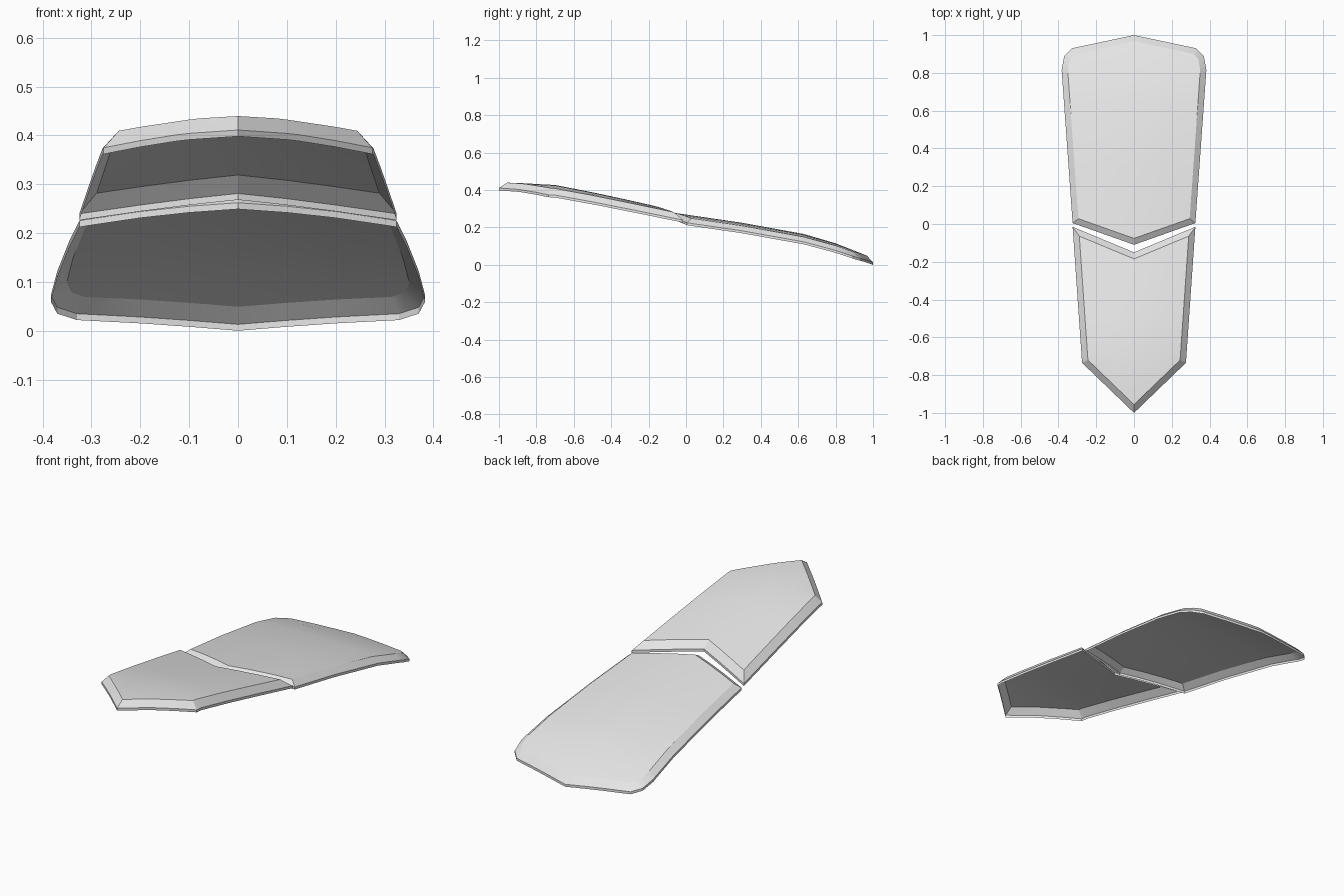
import bpy
import bmesh

if "Cube" in bpy.data.objects:
    bpy.data.objects.remove(bpy.data.objects["Cube"])

grey = bpy.data.materials.new("light_grey")
grey.use_nodes = True
colour = (0.8, 0.8, 0.8, 1)
grey.diffuse_color = colour
grey.node_tree.nodes["Principled BSDF"].inputs["Base Color"].default_value = colour


def interpolate(points, t):
    """Piecewise linear value, extended past both ends."""
    for (a, va), (b, vb) in zip(points, points[1:]):
        if t <= b:
            break
    return va + (vb - va) * (t - a) / (b - a)


def make_plate(name, half, profile, crown, bevel_drop, lip=0.013, bevel_width=0.032):
    """Curved open shell with a bevelled border and a thin lip."""
    bm = bmesh.new()
    # Mirrored outline, counter-clockwise from the front point
    outline = half + [(-x, y) for x, y in reversed(half[1:-1])]
    face = bm.faces.new([bm.verts.new((x, y, 0)) for x, y in outline])
    bm.normal_update()

    # Border: z holds the bevel factor, 0 outside and 1 inside
    bmesh.ops.inset_individual(bm, faces=[face], thickness=bevel_width,
                               use_even_offset=True)
    for v in face.verts:
        v.co.z = 1

    # Cuts that let the plate bend both ways
    cuts = [((x, 0, 0), (1, 0, 0)) for x in (0, -0.2, -0.1, 0.1, 0.2)]
    cuts += [((0, y, 0), (0, 1, 0)) for y, z in profile[1:-1]]
    for point, normal in cuts:
        bmesh.ops.bisect_plane(bm, geom=bm.verts[:] + bm.edges[:] + bm.faces[:],
                               dist=0.0001, plane_co=point, plane_no=normal)

    # Lengthwise curve, crosswise crown and bevel drop
    for v in bm.verts:
        x, y, inner = v.co
        v.co.z = (interpolate(profile, y) - interpolate(crown, y) * (x / 0.3) ** 2
                  - bevel_drop * (1 - inner))

    # Lip folded straight down around the border
    border = [e for e in bm.edges if e.is_boundary]
    lip_geom = bmesh.ops.extrude_edge_only(bm, edges=border)["geom"]
    for v in lip_geom:
        if isinstance(v, bmesh.types.BMVert):
            v.co.z -= lip

    mesh = bpy.data.meshes.new(name)
    bm.to_mesh(mesh)
    bm.free()
    mesh.materials.append(grey)
    obj = bpy.data.objects.new(name, mesh)
    bpy.context.collection.objects.link(obj)
    bpy.ops.object.select_all(action="DESELECT")
    obj.select_set(True)
    bpy.context.view_layer.objects.active = obj
    bpy.ops.object.shade_smooth_by_angle(angle=0.42)


# Pointed front plate with a notched rear edge
make_plate(
    "front_plate",
    half=[(0, -1), (0.275, -0.735), (0.325, -0.015), (0, -0.15)],
    profile=[(-1, 0.441), (-0.88, 0.437), (-0.7, 0.427), (-0.5, 0.388),
             (-0.3, 0.345), (0, 0.277)],
    crown=[(-1, 0.036), (0, 0.009)],
    bevel_drop=0.03)

# Wider rear plate with rounded rear corners
make_plate(
    "rear_plate",
    half=[(0, -0.11), (0.325, 0.005), (0.383, 0.815), (0.37, 0.888),
          (0.33, 0.93), (0, 1)],
    profile=[(-0.11, 0.285), (0, 0.269), (0.3, 0.225), (0.63, 0.165),
             (0.8, 0.115), (0.92, 0.068), (1, 0.036)],
    crown=[(-0.11, 0.018), (0.7, 0.012), (1, 0.003)],
    bevel_drop=0.023)
